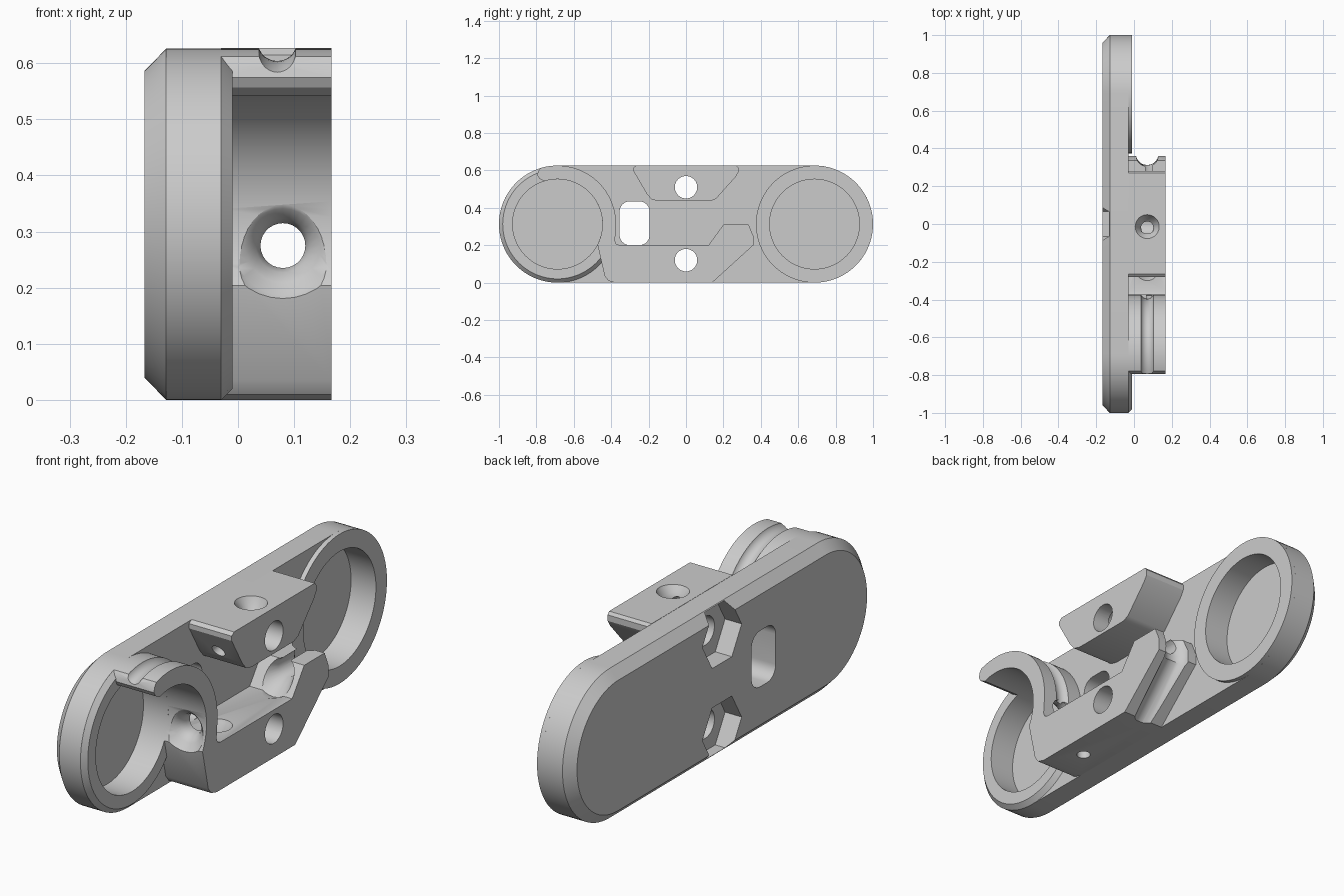
import bpy, bmesh
from math import sin, cos, pi, radians
from mathutils import Vector

if "Cube" in bpy.data.objects:
    bpy.data.objects.remove(bpy.data.objects["Cube"], do_unlink=True)

grey = bpy.data.materials.new("plain grey")
grey.use_nodes = True
COLOUR = (0.6, 0.6, 0.6, 1)
grey.diffuse_color = COLOUR
for node in grey.node_tree.nodes:
    if node.type == "BSDF_PRINCIPLED":
        node.inputs["Base Color"].default_value = COLOUR

R, BORE, END, MID, FRONT = 0.313, 0.24, 0.687, 0.313, 0.167


def loft(name, rings):
    """Skin a list of equal rings and cap both ends."""
    bm = bmesh.new()
    loops = [[bm.verts.new(p) for p in ring] for ring in rings]
    n = len(loops[0])
    for a, b in zip(loops, loops[1:]):
        for i in range(n):
            j = (i + 1) % n
            bm.faces.new((a[i], a[j], b[j], b[i]))
    bm.faces.new(loops[0])
    bm.faces.new(loops[-1])
    bmesh.ops.recalc_face_normals(bm, faces=bm.faces)
    mesh = bpy.data.meshes.new(name)
    bm.to_mesh(mesh)
    bm.free()
    mesh.materials.append(grey)
    ob = bpy.data.objects.new(name, mesh)
    bpy.context.collection.objects.link(ob)
    return ob


def prism(name, outline, x0, x1):
    return loft(name, [[(x, y, z) for y, z in outline] for x in (x0, x1)])


def arc(y, z, r, a0, a1, n=40):
    angles = [radians(a0 + (a1 - a0) * i / n) for i in range(n + 1)]
    return [(y + r * cos(a), z + r * sin(a)) for a in angles]


def circle(y, z, r, n=72):
    return arc(y, z, r, 0, 360, n)[:-1]


def stadium(r):
    return arc(END, MID, r, -90, 90) + arc(-END, MID, r, 90, 270)


def tube(name, x, path, sides=28):
    """Round tube through (y, z, radius) points at one x."""
    pts = [Vector((x, y, z)) for y, z, _ in path]
    rings = []
    for i, p in enumerate(pts):
        t = (pts[min(i + 1, len(pts) - 1)] - pts[max(i - 1, 0)]).normalized()
        u = Vector((1, 0, 0))
        v = t.cross(u)
        rings.append([p + path[i][2] * (u * cos(a) + v * sin(a))
                      for a in (2 * pi * k / sides for k in range(sides))])
    return loft(name, rings)


def cut(target, cutters):
    for c in cutters:
        mod = target.modifiers.new("cut", "BOOLEAN")
        mod.operation, mod.solver, mod.object = "DIFFERENCE", "EXACT", c
        bpy.context.view_layer.objects.active = target
        bpy.ops.object.modifier_apply(modifier=mod.name)


# Base plate with chamfered back, and raised end rings
plate = loft("base_plate", [[(x, y, z) for y, z in stadium(r)] for x, r in
                            ((-FRONT, R - 0.04), (-0.128, R), (-0.03, R))])
rings = []
for name, y, r in (("front_ring", -END, R - 0.02), ("back_ring", END, R)):
    rings.append(loft(name, [[(x, a, b) for a, b in circle(y, MID, q)]
                             for x, q in ((-0.03, R), (-0.01, r))]))

# Hook that runs into the lower jaw and its angled finger
hook = prism("hook_and_lower_jaw",
             arc(-END, MID, 0.313, 107, -3)
             + [(-0.38, 0.225), (-0.374, 0.207), (-0.355, 0.2), (0.12, 0.2),
                (0.2, 0.31), (0.335, 0.31), (0.36, 0.25), (0.36, 0.2),
                (0.14, 0), (-0.38, 0), (-0.415, 0.01), (-0.435, 0.035)]
             + arc(-END, MID, BORE, -27, 107)
             + [(-0.785, 0.557), (-0.795, 0.575), (-0.79, 0.597)],
             -0.03, FRONT)

# Upper jaw
upper = prism("upper_jaw",
              [(-0.265, 0.627), (-0.28, 0.615), (-0.28, 0.595), (-0.21, 0.475),
               (-0.185, 0.446), (-0.15, 0.436), (0.13, 0.436), (0.16, 0.448),
               (0.265, 0.565), (0.28, 0.59), (0.28, 0.615), (0.27, 0.627)],
              -0.03, FRONT)

# Cutters for the bores, screw holes, nut pockets and slot
bores = [prism("bore", circle(y, MID, BORE), -0.125, 0.1) for y in (-END, END)]
screws = [prism("screw_hole", circle(0, z, 0.06, 40), -0.3, 0.3) for z in (0.12, 0.51)]
nuts = [prism("nut_pocket", circle(0, z, 0.13, 6), -0.3, -0.09) for z in (0.12, 0.51)]
slot_outline = []
for y, z, a in ((-0.25, 0.38, 0), (-0.3, 0.38, 90), (-0.3, 0.255, 180), (-0.25, 0.255, 270)):
    slot_outline += arc(y, z, 0.055, a, a + 90, 8)
slot = prism("slot", slot_outline, -0.3, 0)

# Cutters for the flared cord channels and band grooves
long_channel = tube("long_channel", 0.08,
                    [(y, 0.275, r) for y, r in
                     ((-0.5, 0.12), (-0.46, 0.088), (-0.445, 0.066), (-0.425, 0.048),
                      (-0.4, 0.04), (0.03, 0.04), (0.07, 0.075), (0.12, 0.09),
                      (0.16, 0.065), (0.21, 0.04), (0.5, 0.04))])
drop_channel = tube("drop_channel", 0.07,
                    [(-0.24, z, r) for z, r in
                     ((0.22, 0.07), (0.19, 0.055), (0.16, 0.035), (0.12, 0.028), (-0.05, 0.028))])
top_channel = tube("top_channel", 0.07,
                   [(-0.015, 0.65, 0.075), (-0.015, 0.62, 0.06), (-0.018, 0.59, 0.042),
                    (-0.035, 0.565, 0.03), (-0.1, 0.54, 0.028), (-0.3, 0.49, 0.028)])
hook_groove = tube("hook_groove", 0.07,
                   [(y, z, 0.035) for y, z in arc(-END, MID, 0.326, 125, 0)])
finger_groove = tube("finger_groove", 0.07,
                     [(0.16, -0.04, 0.06), (0.36, 0.17, 0.06),
                      (0.372, 0.23, 0.06), (0.36, 0.36, 0.06)])

cut(plate, bores + screws + nuts + [slot])
for ring, bore in zip(rings, bores):
    cut(ring, [bore])
cut(hook, [screws[0], long_channel, drop_channel, hook_groove, finger_groove])
cut(upper, [screws[1], top_channel])

for helper in bores + screws + nuts + [slot, long_channel, drop_channel, top_channel,
                                       hook_groove, finger_groove]:
    bpy.data.objects.remove(helper, do_unlink=True)

# Smooth curved walls, keep edges sharp
bpy.ops.object.select_all(action="DESELECT")
for part in [plate, hook, upper] + rings:
    part.select_set(True)
    bpy.context.view_layer.objects.active = part
bpy.ops.object.shade_smooth_by_angle(angle=radians(30))
